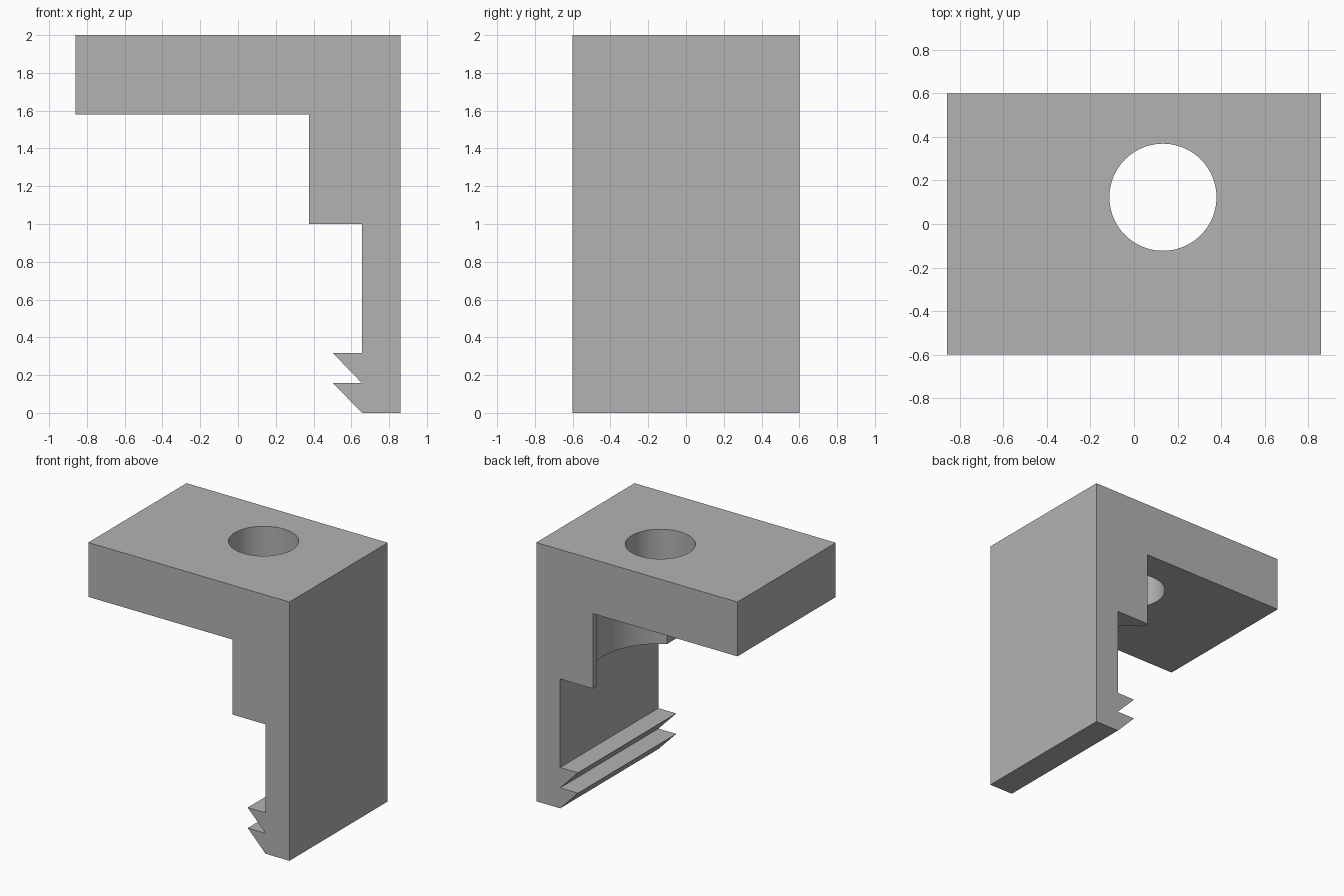
import bpy
import bmesh

old = bpy.data.objects.get("Cube")
if old:
    bpy.data.objects.remove(old, do_unlink=True)

HALF_DEPTH = 0.6
HOLE_X, HOLE_Y, HOLE_R = 0.133, 0.123, 0.246
PLATE_Z, STEP_Z = 1.58, 1.0
WALL_X, TOOTH_X, TOOTH_H = 0.656, 0.503, 0.158

grey = bpy.data.materials.new("plain grey")
grey.use_nodes = True
grey.diffuse_color = (0.45, 0.45, 0.45, 1)
grey.node_tree.nodes["Principled BSDF"].inputs["Base Color"].default_value = grey.diffuse_color


def extrude_profile(name, points):
    """Side profile in x and z, extruded over the full depth."""
    bm = bmesh.new()
    face = bm.faces.new([bm.verts.new((x, -HALF_DEPTH, z)) for x, z in points])
    ext = bmesh.ops.extrude_face_region(bm, geom=[face])
    verts = [g for g in ext["geom"] if isinstance(g, bmesh.types.BMVert)]
    bmesh.ops.translate(bm, verts=verts, vec=(0, 2 * HALF_DEPTH, 0))
    bmesh.ops.recalc_face_normals(bm, faces=bm.faces)
    mesh = bpy.data.meshes.new(name)
    bm.to_mesh(mesh)
    bm.free()
    mesh.materials.append(grey)
    obj = bpy.data.objects.new(name, mesh)
    bpy.context.collection.objects.link(obj)
    return obj


def cut_cylinder(target, radius, low, high):
    """Bore a vertical cylinder out of the target."""
    bpy.ops.mesh.primitive_cylinder_add(
        vertices=96, radius=radius, depth=high - low,
        location=(HOLE_X, HOLE_Y, (low + high) / 2))
    cutter = bpy.context.object
    cutter.data.materials.append(grey)
    cutter.hide_render = True
    mod = target.modifiers.new("bore", "BOOLEAN")
    mod.operation, mod.solver, mod.object = "DIFFERENCE", "EXACT", cutter
    bpy.context.view_layer.objects.active = target
    bpy.ops.object.modifier_apply(modifier=mod.name)
    bpy.data.objects.remove(cutter, do_unlink=True)


# Top arm, stepped leg and two hooked teeth as one outline
teeth = []
for i in (1, 2):
    teeth += [(TOOTH_X, i * TOOTH_H), (WALL_X, i * TOOTH_H)]
outline = [(0.86, 2), (0.86, 0), (WALL_X, 0)] + teeth + [
    (WALL_X, STEP_Z), (0.375, STEP_Z), (0.375, PLATE_Z), (-0.86, PLATE_Z), (-0.86, 2)]
bracket = extrude_profile("clip_bracket", outline)

# Screw hole through the arm, wider clearance recess in the step below it
cut_cylinder(bracket, HOLE_R, PLATE_Z - 0.2, 2.2)
cut_cylinder(bracket, 2 * HOLE_R, STEP_Z - 0.2, PLATE_Z)

bpy.ops.object.select_all(action="DESELECT")
bracket.select_set(True)
bpy.context.view_layer.objects.active = bracket
bpy.ops.object.shade_smooth_by_angle(angle=0.5)
